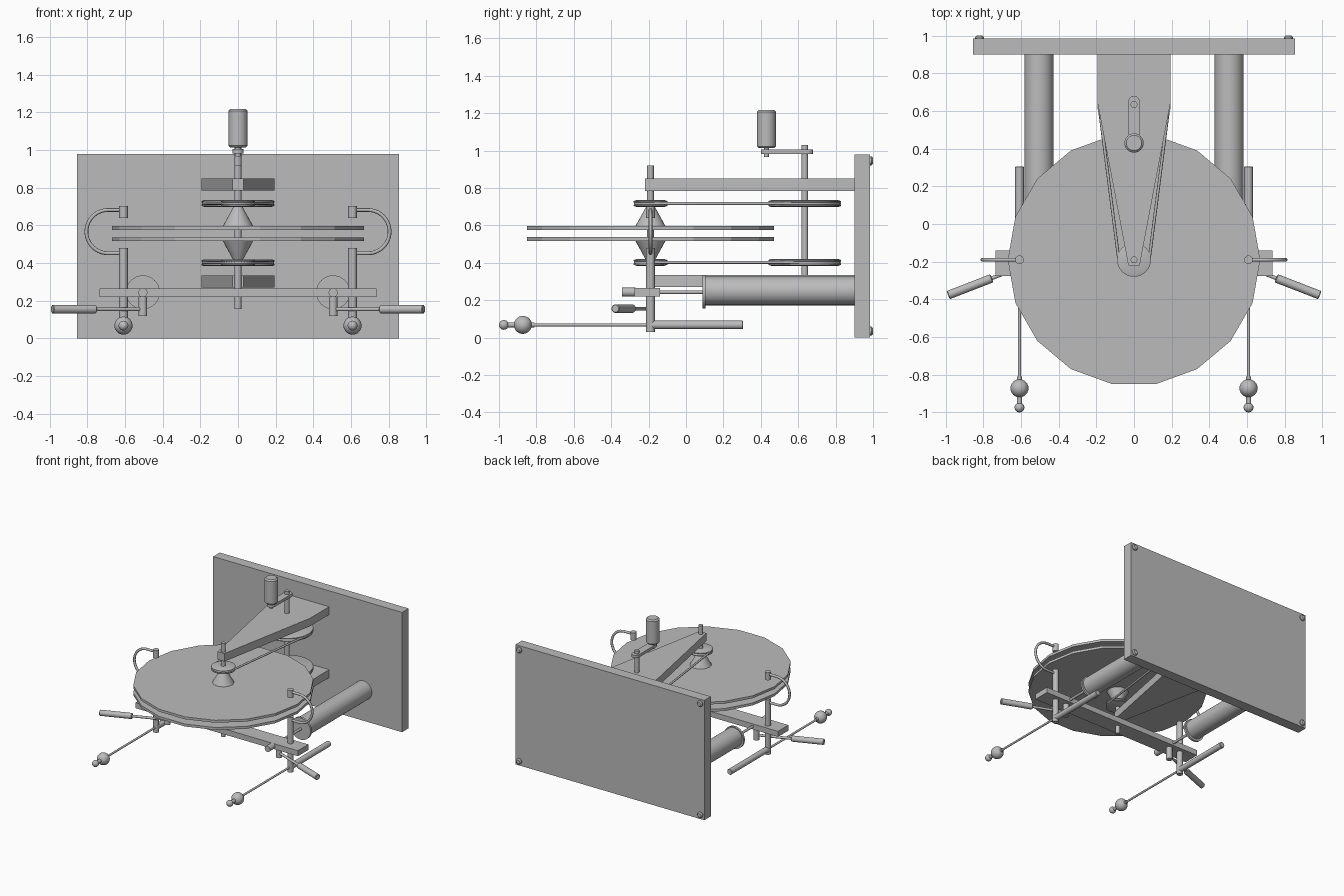
import bpy, bmesh, math
from mathutils import Vector

if "Cube" in bpy.data.objects:
    bpy.data.objects.remove(bpy.data.objects["Cube"], do_unlink=True)

GREY = (0.5, 0.5, 0.5, 1.0)
mat = bpy.data.materials.new("plain_grey")
mat.use_nodes = True
mat.diffuse_color = GREY
mat.node_tree.nodes["Principled BSDF"].inputs["Base Color"].default_value = GREY

AXIS_Y = -0.19    # disc shaft
DRIVE_Y = 0.635   # crank shaft
SIDES = (("left", 1), ("right", -1))


def finish(name, bm, smooth=True):
    bmesh.ops.recalc_face_normals(bm, faces=bm.faces)
    mesh = bpy.data.meshes.new(name)
    bm.to_mesh(mesh)
    bm.free()
    mesh.materials.append(mat)
    ob = bpy.data.objects.new(name, mesh)
    bpy.context.collection.objects.link(ob)
    if smooth:
        bpy.ops.object.select_all(action="DESELECT")
        ob.select_set(True)
        bpy.context.view_layer.objects.active = ob
        bpy.ops.object.shade_smooth_by_angle(angle=math.radians(35))
    return ob


def lathe(name, start, end, profile, sides=24, smooth=True):
    """Turn (radius, distance) pairs about the line from start to end."""
    start = Vector(start)
    aim = (Vector(end) - start).to_track_quat("Z", "Y")
    bm = bmesh.new()
    rings = []
    for r, d in profile:
        ring = []
        for i in range(sides):
            a = math.tau * i / sides
            ring.append(bm.verts.new(start + aim @ Vector((r * math.cos(a), r * math.sin(a), d))))
        rings.append(ring)
    for low, high in zip(rings, rings[1:]):
        for i in range(sides):
            j = (i + 1) % sides
            bm.faces.new((low[i], low[j], high[j], high[i]))
    bm.faces.new(rings[0][::-1])
    bm.faces.new(rings[-1])
    return finish(name, bm, smooth)


def rod(name, start, end, r, sides=20, chamfer=0.0, smooth=True):
    length = (Vector(end) - Vector(start)).length
    profile = [(r, 0), (r, length)]
    if chamfer:
        c = chamfer
        profile = [(r - c, 0), (r, c), (r, length - c), (r - c, length)]
    return lathe(name, start, end, profile, sides, smooth)


def ball(name, centre, r):
    bm = bmesh.new()
    bmesh.ops.create_uvsphere(bm, u_segments=24, v_segments=14, radius=r)
    bmesh.ops.translate(bm, verts=bm.verts, vec=centre)
    return finish(name, bm)


def slab(name, outline, z0, z1):
    bm = bmesh.new()
    base = bm.faces.new([bm.verts.new((x, y, z0)) for x, y in outline])
    top = bmesh.ops.extrude_face_region(bm, geom=[base])["geom"]
    moved = [v for v in top if isinstance(v, bmesh.types.BMVert)]
    bmesh.ops.translate(bm, verts=moved, vec=(0, 0, z1 - z0))
    return finish(name, bm, False)


def box(name, x, y0, y1, z0, z1):
    return slab(name, [(-x, y0), (x, y0), (x, y1), (-x, y1)], z0, z1)


def tube(name, points, r, closed=False):
    curve = bpy.data.curves.new(name, "CURVE")
    curve.dimensions = "3D"
    curve.bevel_depth = r
    curve.bevel_resolution = 2
    curve.use_fill_caps = True
    spline = curve.splines.new("POLY")
    spline.points.add(len(points) - 1)
    for p, co in zip(spline.points, points):
        p.co = (*co, 1)
    spline.use_cyclic_u = closed
    spline.use_smooth = True
    curve.materials.append(mat)
    ob = bpy.data.objects.new(name, curve)
    bpy.context.collection.objects.link(ob)


def stadium(y0, r0, y1, r1, steps=16):
    """Outline round two circles on the centre line, y0 in front of y1."""
    lean = math.asin((r1 - r0) / (y1 - y0))
    points = []
    for y, r, first, last in ((y1, r1, -lean, math.pi + lean),
                              (y0, r0, math.pi + lean, math.tau - lean)):
        for i in range(steps + 1):
            a = first + (last - first) * i / steps
            points.append((r * math.cos(a), y + r * math.sin(a)))
    return points


# Back board and its rear feet
box("back_board", 0.855, 0.9, 0.985, 0, 0.98)
for side, s in SIDES:
    for level, z in (("lower", 0.035), ("upper", 0.945)):
        rod(f"{level}_{side}_foot", (0.82 * s, 0.97, z), (0.82 * s, 1.0, z), 0.024, 16, 0.008)

# Tapered arms that carry the shafts
for name, tip, z0 in (("upper_arm", -0.22, 0.785), ("lower_arm", AXIS_Y, 0.27)):
    slab(name, [(-0.195, 0.9), (-0.195, 0.65), (-0.03, tip),
                (0.03, tip), (0.195, 0.65), (0.195, 0.9)], z0, z0 + 0.065)

# Shafts
rod("disc_shaft", (0, AXIS_Y, 0.155), (0, AXIS_Y, 0.92), 0.018)
rod("drive_shaft", (0, DRIVE_Y, 0.28), (0, DRIVE_Y, 1.03), 0.018)

# Twin discs, hub cones, pulleys and belts
for level, disc_z, cone, pulley_z in (("upper", 0.576, (0.596, 0.705), 0.717),
                                      ("lower", 0.517, (0.517, 0.408), 0.402)):
    rod(f"{level}_disc", (0, AXIS_Y, disc_z), (0, AXIS_Y, disc_z + 0.02), 0.67, 18, smooth=False)
    lathe(f"{level}_hub_cone", (0, AXIS_Y, cone[0]), (0, AXIS_Y, cone[1]),
          [(0.08, 0), (0.075, 0.01), (0.02, 0.11)])
    for part, y, r in (("disc", AXIS_Y, 0.09), ("drive", DRIVE_Y, 0.195)):
        lathe(f"{level}_{part}_pulley", (0, y, pulley_z - 0.018), (0, y, pulley_z),
              [(r - 0.015, 0), (r, 0.005), (r, 0.011), (r - 0.015, 0.018),
               (r, 0.025), (r, 0.031), (r - 0.015, 0.036)], 32)
    path = stadium(AXIS_Y, 0.08, DRIVE_Y, 0.185)
    tube(f"{level}_belt", [(x, y, pulley_z) for x, y in path], 0.008, True)

# Crank
slab("crank_plate", stadium(0.43, 0.03, 0.65, 0.03), 0.983, 1.006)
rod("crank_pin", (0, 0.43, 0.965), (0, 0.43, 1.03), 0.014)
rod("crank_handle", (0, 0.43, 1.013), (0, 0.43, 1.217), 0.051, 24, 0.01)

# Cross bar under the discs
box("cross_bar", 0.735, -0.275, -0.14, 0.22, 0.265)

for side, s in SIDES:
    # Storage jar with rim and connecting rod
    jx, jz = 0.505 * s, 0.25
    rod(f"{side}_jar", (jx, 0.1, jz), (jx, 0.91, jz), 0.077, 32)
    rod(f"{side}_jar_rim", (jx, 0.088, 0.245), (jx, 0.105, 0.245), 0.09, 32)
    rod(f"{side}_jar_rod", (jx, -0.3, 0.243), (jx, 0.1, 0.243), 0.01)
    rod(f"{side}_bar_knob", (jx, -0.342, 0.243), (jx, -0.27, 0.243), 0.024)

    # Pivot with angled side handle
    rod(f"{side}_pivot", (jx, AXIS_Y, 0.12), (jx, AXIS_Y, 0.24), 0.023)
    inner, outer = (0.755 * s, -0.288, 0.155), (0.987 * s, -0.378, 0.155)
    rod(f"{side}_handle_rod", (jx, AXIS_Y, 0.155), inner, 0.01)
    rod(f"{side}_handle", inner, outer, 0.023, 20, 0.004)

    # Upright post and curved collector tube
    px = 0.608 * s
    rod(f"{side}_post", (px, AXIS_Y, 0.03), (px, AXIS_Y, 0.48), 0.023)
    rod(f"{side}_collector_tip", (px, AXIS_Y, 0.64), (px, AXIS_Y, 0.702), 0.023)
    bend = [(s * (0.69 + 0.115 * math.cos(a)), AXIS_Y, 0.567 + 0.115 * math.sin(a))
            for a in (math.pi * (i / 20 - 0.5) for i in range(21))]
    tube(f"{side}_collector_tube", [(px, AXIS_Y, 0.452)] + bend + [(px, AXIS_Y, 0.682)], 0.01)

    # Discharge rod with ball end and rear grip
    z = 0.068
    rod(f"{side}_discharge_rod", (px, -0.85, z), (px, AXIS_Y, z), 0.008)
    rod(f"{side}_discharge_grip", (px, AXIS_Y, z), (px, 0.305, z), 0.023, 20, 0.003)
    rod(f"{side}_ball_collar", (px, -0.835, z), (px, -0.81, z), 0.013)
    ball(f"{side}_large_ball", (px, -0.872, z), 0.048)
    rod(f"{side}_ball_neck", (px, -0.97, z), (px, -0.87, z), 0.014)
    ball(f"{side}_small_ball", (px, -0.974, z), 0.026)
